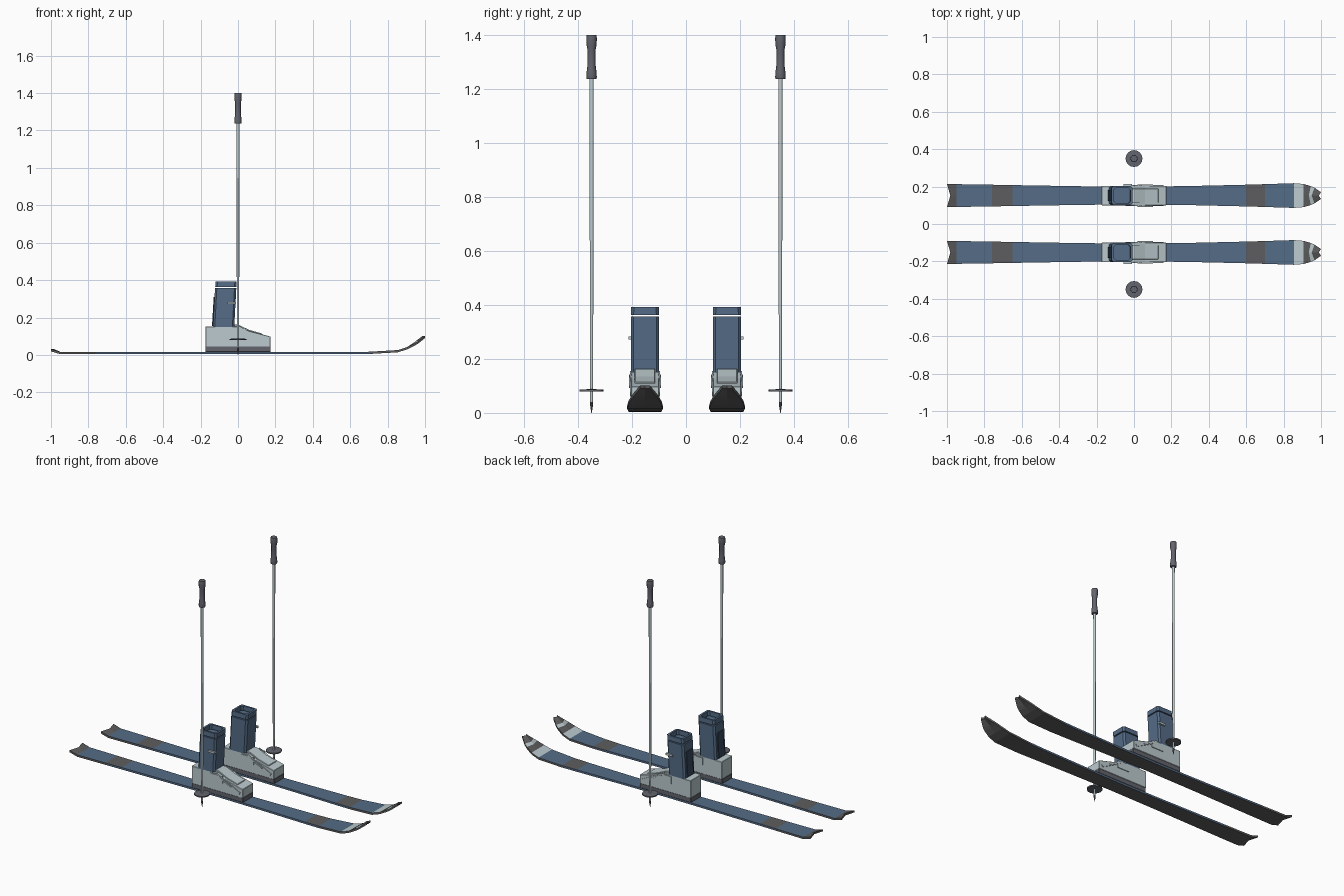
import bpy, bmesh, math
from mathutils import Vector

cube = bpy.data.objects.get("Cube")
if cube:
    bpy.data.objects.remove(cube, do_unlink=True)


def material(name, rgb):
    m = bpy.data.materials.new(name)
    m.use_nodes = True
    m.diffuse_color = (*rgb, 1)
    m.node_tree.nodes["Principled BSDF"].inputs["Base Color"].default_value = (*rgb, 1)
    return m


BLUE = material("steel blue", (0.09, 0.15, 0.24))
NAVY = material("dark navy", (0.04, 0.065, 0.11))
LIGHT = material("pale grey", (0.5, 0.59, 0.62))
GREY = material("slate grey", (0.125, 0.13, 0.155))
DARK = material("neutral dark grey", (0.11, 0.11, 0.115))
SKI_Y, POLE_Y = 0.152, 0.35


def finish(name, bm, mats, bevel=0):
    bmesh.ops.recalc_face_normals(bm, faces=bm.faces)
    me = bpy.data.meshes.new(name)
    bm.to_mesh(me)
    bm.free()
    ob = bpy.data.objects.new(name, me)
    bpy.context.collection.objects.link(ob)
    for m in mats:
        me.materials.append(m)
    if bevel:
        mod = ob.modifiers.new("bevel", 'BEVEL')
        mod.width, mod.segments = bevel, 1
    return ob


def loft(name, rings, mat, closed=False):
    """Skin equal point rings; cap the ends, or join them into a tube wall."""
    bm = bmesh.new()
    loops = [[bm.verts.new(p) for p in ring] for ring in rings]
    n = len(loops[0])
    pairs = list(zip(loops, loops[1:]))
    if closed:
        pairs.append((loops[-1], loops[0]))
    else:
        bm.faces.new(loops[0])
        bm.faces.new(loops[-1])
    for a, b in pairs:
        for k in range(n):
            bm.faces.new((a[k], a[(k + 1) % n], b[(k + 1) % n], b[k]))
    return finish(name, bm, [mat])


def prism(name, profile, y0, y1, mat, bevel=0.002):
    """Extrude a side profile of (x, z) points across y."""
    bm = bmesh.new()
    f = bm.faces.new([bm.verts.new((x, y0, z)) for x, z in profile])
    ext = bmesh.ops.extrude_face_region(bm, geom=[f])
    for v in ext["geom"]:
        if isinstance(v, bmesh.types.BMVert):
            v.co.y = y1
    return finish(name, bm, [mat], bevel)


def bar(name, a, b, thick, y0, y1, mat):
    """Flat strap running from a to b in the side plane."""
    a, b = Vector(a), Vector(b)
    d = (b - a).normalized()
    n = Vector((-d.y, d.x)) * thick / 2
    return prism(name, [a - n, b - n, b + n, a + n], y0, y1, mat, 0)


def octagon(cx, cy, z, hx, hy, c):
    pts = [(hx, hy - c), (hx - c, hy), (c - hx, hy), (-hx, hy - c),
           (-hx, c - hy), (c - hx, -hy), (hx - c, -hy), (hx, c - hy)]
    return [(cx + x, cy + y, z) for x, y in pts]


def turned(name, y, profile, sides, mat):
    rings = [[(r * math.cos(t * math.tau / sides), y + r * math.sin(t * math.tau / sides), z)
              for t in range(sides)] for r, z in profile]
    ob = loft(name, rings, mat)
    bpy.ops.object.select_all(action='DESELECT')
    ob.select_set(True)
    bpy.context.view_layer.objects.active = ob
    bpy.ops.object.shade_smooth_by_angle(angle=math.radians(40))


# x, half width, underside z, shift of the middle point, top colour ahead of it
STATIONS = [(-1, .062, .019, .018, DARK), (-.95, .061, .004, 0, BLUE),
            (-.76, .058, .004, 0, DARK), (-.65, .056, .004, 0, BLUE),
            (-.3, .050, .004, 0, BLUE), (0, .047, .004, 0, BLUE),
            (.3, .051, .004, 0, BLUE), (.6, .058, .004, 0, DARK),
            (.7, .061, .005, 0, BLUE), (.855, .066, .014, 0, LIGHT),
            (.905, .062, .030, 0, DARK), (.945, .051, .050, -.01, LIGHT),
            (.965, .042, .062, -.015, DARK), (1, .018, .090, -.012, DARK)]


def ski(name, cy):
    bm = bmesh.new()
    mats = [DARK, BLUE, LIGHT]
    rows = []
    for x, w, z, shift, _ in STATIONS:
        rows.append([[bm.verts.new((x + (shift if k == 0 else 0), cy + k * w, z + h))
                      for k in (-1, 0, 1)] for h in (0, .012)])
    for (b0, t0), (b1, t1), st in zip(rows, rows[1:], STATIONS):
        for k in (0, 1):
            bm.faces.new((b0[k], b0[k + 1], b1[k + 1], b1[k]))
            top = bm.faces.new((t0[k], t1[k], t1[k + 1], t0[k + 1]))
            top.material_index = mats.index(st[4])
        # blue side walls along the straight middle
        for k in (0, 2):
            wall = bm.faces.new((b0[k], b1[k], t1[k], t0[k]))
            wall.material_index = 1 if -.8 < st[0] < .65 else 0
    for b, t in (rows[0], rows[-1]):
        for k in (0, 1):
            bm.faces.new((b[k], b[k + 1], t[k + 1], t[k]))
    finish(name, bm, mats)


def boot(name, s):
    c = s * SKI_Y

    def y(v):
        return c + s * v

    # binding plate and lower shell
    prism(name + "_binding_plate", [(-.175, .016), (.175, .016), (.175, .046), (-.175, .046)],
          c - .049, c + .049, GREY)
    prism(name + "_lower_shell", [(-.174, .044), (.174, .044), (.174, .098), (.06, .128),
          (.0, .152), (-.174, .152)], c - .052, c + .052, LIGHT)
    # tongue over the instep
    prism(name + "_tongue", [(-.03, .14), (.13, .1), (.13, .114), (.06, .134), (-.0, .162),
          (-.03, .162)], c - .038, c + .038, LIGHT)
    # tall solid cuff, with an open collar standing just above it
    cuff = [(-.077, .15, .057, .052), (-.066, .357, .057, .052)]
    loft(name + "_cuff", [octagon(cx, c, z, hx, hy, .01) for cx, z, hx, hy in cuff], BLUE)
    collar = [(-.065, .363, .057, .052), (-.063, .392, .056, .051),
              (-.063, .392, .044, .040), (-.065, .363, .044, .040)]
    loft(name + "_collar", [octagon(cx, c, z, hx, hy, .01) for cx, z, hx, hy in collar],
         BLUE, closed=True)
    # rear spine
    prism(name + "_spine", [(-.139, .155), (-.125, .155), (-.116, .31), (-.13, .31)],
          c - .03, c + .03, NAVY)
    # cuff buckle on the outer side
    bar(name + "_cuff_buckle", (-.055, .278), (-.010, .278), .012, y(.050), y(.062), LIGHT)
    # instep straps, levers and hinge plates on both sides
    for t, label in ((1, "outer"), (-1, "inner")):
        bar(f"{name}_{label}_instep_strap", (.0, .148), (.155, .068), .016,
            y(t * .050), y(t * .056), LIGHT)
        bar(f"{name}_{label}_instep_lever", (.02, .136), (.10, .096), .008,
            y(t * .055), y(t * .060), LIGHT)
        bar(f"{name}_{label}_hinge", (-.045, .122), (.04, .122), .045,
            y(t * .050), y(t * .057), LIGHT)


def pole(name, s):
    c = s * POLE_Y
    turned(name + "_shaft", c, [(.0055, .035), (.0065, .3), (.008, 1.25)], 10, LIGHT)
    turned(name + "_spike", c, [(.0008, 0), (.006, .032), (.006, .04)], 8, GREY)
    turned(name + "_basket", c, [(.045, .079), (.045, .086), (.012, .088)], 16, GREY)
    turned(name + "_grip", c, [(.018, 1.238), (.0195, 1.245), (.0185, 1.262), (.015, 1.29),
           (.015, 1.345), (.019, 1.365), (.0195, 1.39), (.018, 1.4)], 12, GREY)


for label, s in (("rear", 1), ("front", -1)):
    ski(label + "_ski", s * SKI_Y)
    boot(label + "_boot", s)
    pole(label + "_pole", s)
